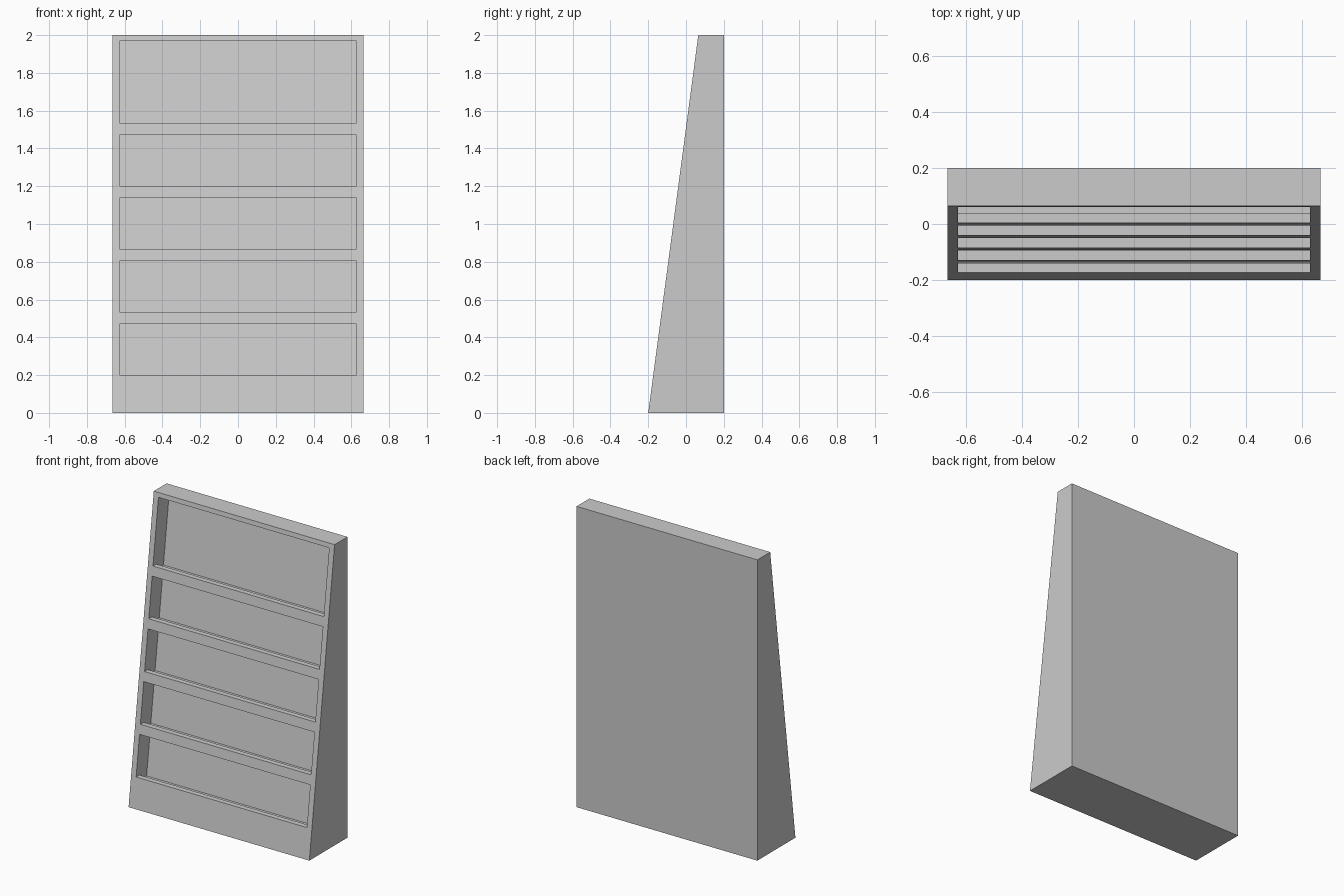
import bpy, bmesh

if "Cube" in bpy.data.objects:
    bpy.data.objects.remove(bpy.data.objects["Cube"])

W, D, H = 0.665, 0.2, 2.0       # half width, half depth, height
TOP_Y = 0.065                   # front edge at the top
LIP, SINK, DEPTH = 0.035, 0.035, 0.115


def front(z):
    """y of the sloping front at height z"""
    return -D + (TOP_Y + D) * z / H


def prism(name, profiles, half):
    """Extrude closed (y, z) profiles across the width."""
    bm = bmesh.new()
    for profile in profiles:
        face = bm.faces.new([bm.verts.new((-half, y, z)) for y, z in profile])
        out = bmesh.ops.extrude_face_region(bm, geom=[face])
        verts = [v for v in out["geom"] if isinstance(v, bmesh.types.BMVert)]
        bmesh.ops.translate(bm, vec=(2 * half, 0, 0), verts=verts)
    bmesh.ops.recalc_face_normals(bm, faces=bm.faces)
    mesh = bpy.data.meshes.new(name)
    bm.to_mesh(mesh)
    bm.free()
    obj = bpy.data.objects.new(name, mesh)
    bpy.context.collection.objects.link(obj)
    return obj


def pocket(z0, z1):
    """Shelf opening with a sunken floor behind a front lip"""
    zf = z0 - SINK
    return [(front(z0) - 0.1, z0), (front(z0) + LIP, z0),
            (front(zf) + LIP, zf), (front(zf) + DEPTH, zf),
            (front(z1) + DEPTH, z1), (front(z1) - 0.1, z1)]


# Wedge-shaped case
rack = prism("display_rack", [[(-D, 0), (D, 0), (D, H), (TOP_Y, H)]], W)

# Four equal pockets and a taller one on top
openings = [(0.2 + i * 0.3337, 0.47 + i * 0.3337) for i in range(4)]
openings.append((1.535, 1.97))
cutter = prism("pocket_cutter", [pocket(*o) for o in openings], 0.628)
cutter.hide_render = True

# Carve the pockets
mod = rack.modifiers.new("pockets", "BOOLEAN")
mod.operation = "DIFFERENCE"
mod.solver = "EXACT"
mod.object = cutter
bpy.context.view_layer.objects.active = rack
bpy.ops.object.modifier_apply(modifier=mod.name)
bpy.data.objects.remove(cutter)
